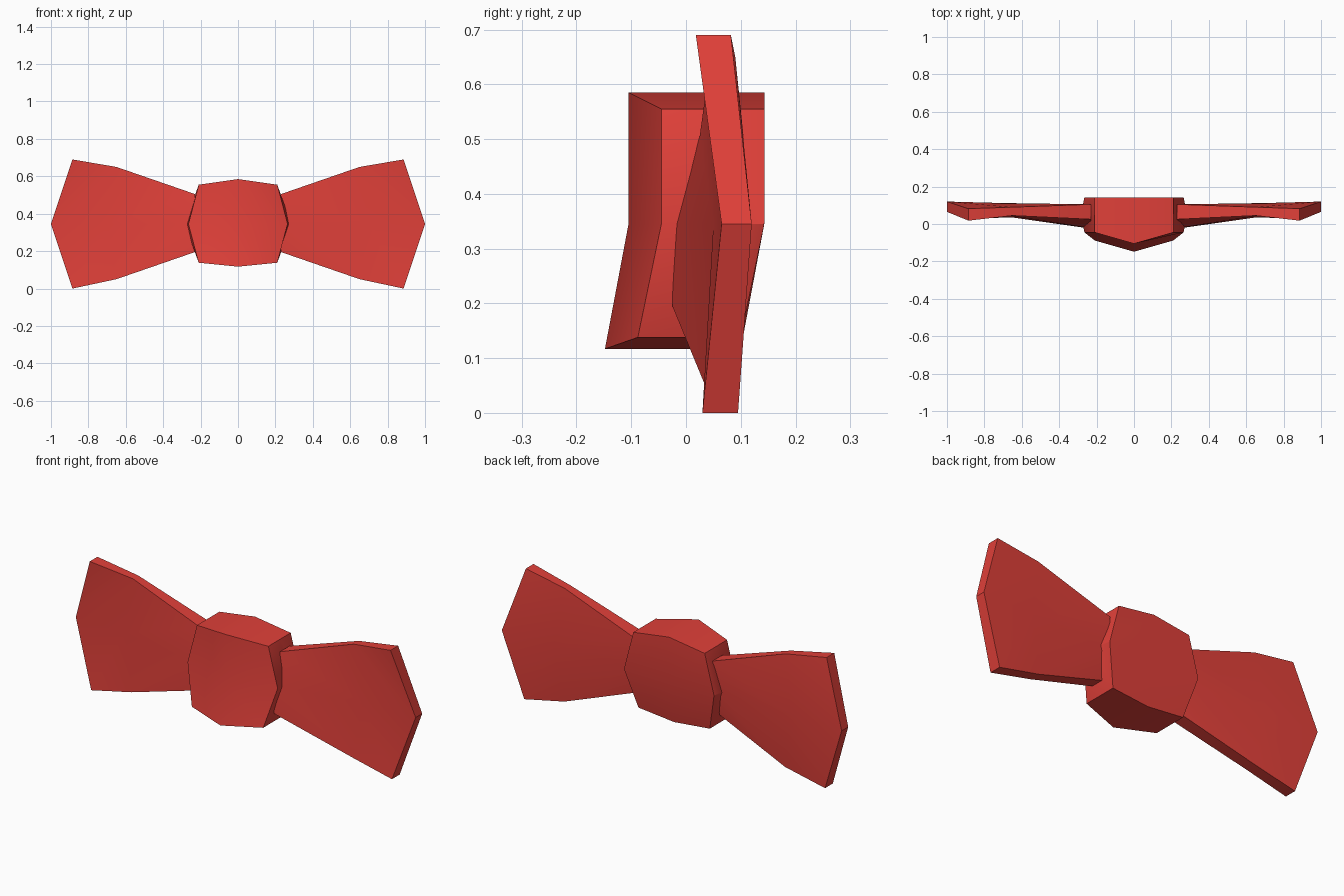
import bpy
import bmesh
import math

cube = bpy.data.objects.get("Cube")
if cube:
    bpy.data.objects.remove(cube, do_unlink=True)

# Single cloth colour
red = bpy.data.materials.new("cloth_red")
red.use_nodes = True
colour = (0.745, 0.051, 0.041, 1)
red.diffuse_color = colour
red.node_tree.nodes["Principled BSDF"].inputs["Base Color"].default_value = colour


def shell(name, layers):
    """Closed solid from point grids stacked front to back: layers[k][row][col]."""
    bm = bmesh.new()
    v = [[[bm.verts.new(p) for p in row] for row in layer] for layer in layers]
    rows, cols = len(v[0]), len(v[0][0])
    # Front and back sheets
    for sheet in (v[0], v[-1]):
        for r in range(rows - 1):
            for c in range(cols - 1):
                bm.faces.new((sheet[r][c], sheet[r][c + 1],
                              sheet[r + 1][c + 1], sheet[r + 1][c]))
    # Walls around the rim
    rim = ([(0, c) for c in range(cols)]
           + [(r, cols - 1) for r in range(1, rows)]
           + [(rows - 1, c) for c in range(cols - 2, -1, -1)]
           + [(r, 0) for r in range(rows - 2, 0, -1)])
    for a, b in zip(v, v[1:]):
        for (r, c), (s, d) in zip(rim, rim[1:] + rim[:1]):
            bm.faces.new((a[r][c], a[s][d], b[s][d], b[r][c]))
    bmesh.ops.recalc_face_normals(bm, faces=bm.faces)
    mesh = bpy.data.meshes.new(name)
    bm.to_mesh(mesh)
    bm.free()
    mesh.materials.append(red)
    obj = bpy.data.objects.new(name, mesh)
    bpy.context.collection.objects.link(obj)
    bpy.ops.object.select_all(action='DESELECT')
    obj.select_set(True)
    bpy.context.view_layer.objects.active = obj
    bpy.ops.object.shade_smooth_by_angle(angle=math.radians(35))
    return obj


# Knot: rows are (side x, side z, centre z, y shift), layers add depth and bulge
knot_rows = [(0.21, 0.555, 0.585, 0), (0.265, 0.345, 0.345, 0),
             (0.21, 0.138, 0.117, -0.043)]
knot_layers = [(-0.045, -0.105, 0), (0.05, 0.05, 0.02), (0.143, 0.143, 0)]
knot = []
for side_y, mid_y, bulge in knot_layers:
    grid = []
    for i, (x, side_z, mid_z, shift) in enumerate(knot_rows):
        x += bulge if i == 1 else 0
        grid.append([(-x, side_y + shift, side_z), (0, mid_y + shift, mid_z),
                     (x, side_y + shift, side_z)])
    knot.append(grid)
shell("knot", knot)

# Wings: columns from knot to tip, each point is (x, z, front y, back y)
wing_rows = [
    [(0.23, 0.505, 0.025, 0.105), (0.65, 0.65, 0.045, 0.09), (0.885, 0.69, 0.018, 0.082)],
    [(0.235, 0.345, -0.022, 0.09), (0.70, 0.345, 0.05, 0.112), (1.0, 0.345, 0.065, 0.12)],
    [(0.23, 0.195, -0.025, 0.045), (0.65, 0.05, 0.035, 0.095), (0.885, 0.0, 0.03, 0.095)],
]
for name, s in (("left_wing", 1), ("right_wing", -1)):
    front = [[(s * x, f, z) for x, z, f, b in row] for row in wing_rows]
    back = [[(s * x, b, z) for x, z, f, b in row] for row in wing_rows]
    shell(name, [front, back])
